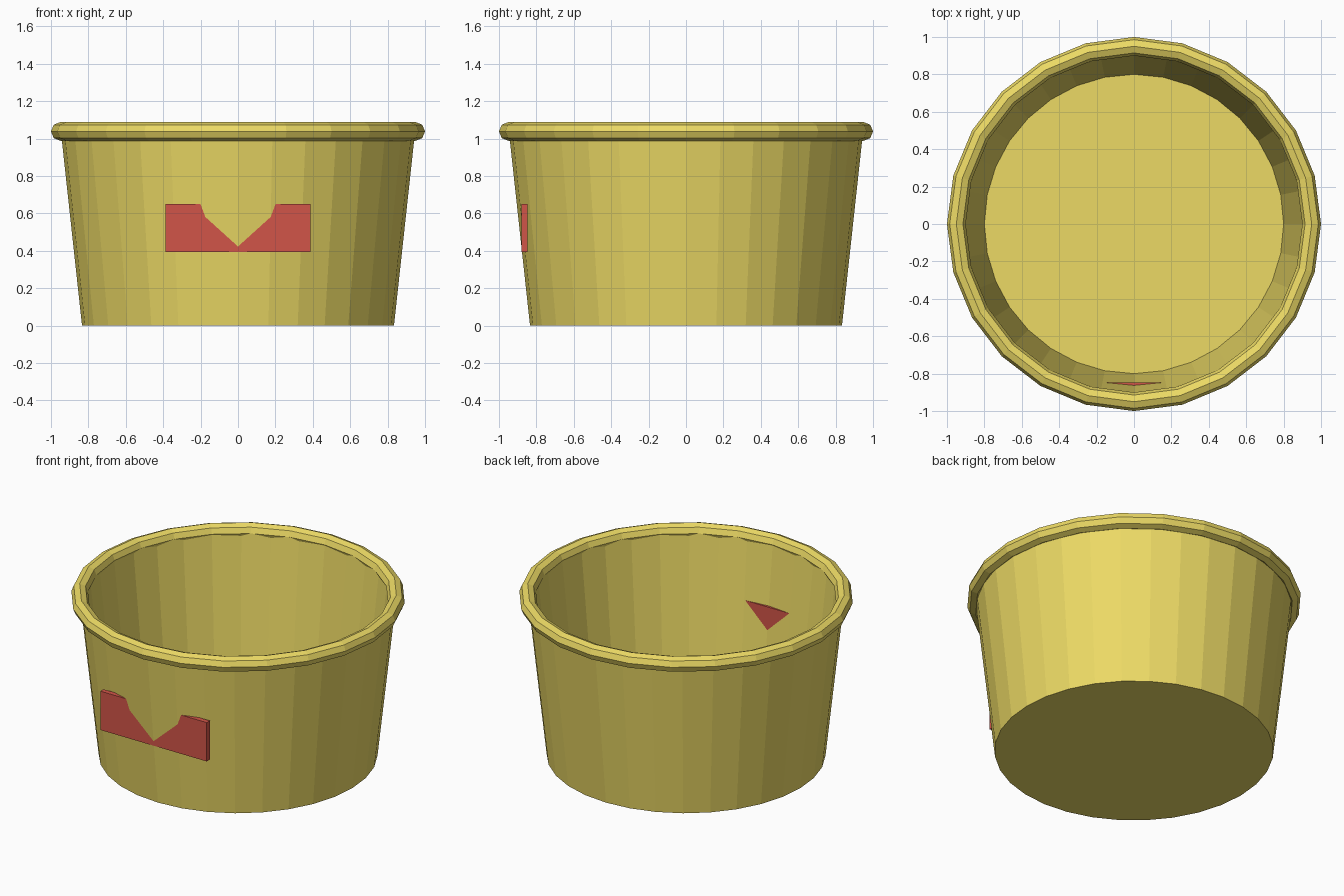
import bpy, bmesh
from math import sin, cos, pi

if "Cube" in bpy.data.objects:
    bpy.data.objects.remove(bpy.data.objects["Cube"])


def material(name, rgb):
    m = bpy.data.materials.new(name)
    m.diffuse_color = (*rgb, 1)
    m.use_nodes = True
    m.node_tree.nodes["Principled BSDF"].inputs["Base Color"].default_value = m.diffuse_color
    return m


yellow = material("yellow", (0.84, 0.70, 0.13))
red = material("red", (0.64, 0.09, 0.065))


def finish(name, bm, mat):
    bmesh.ops.recalc_face_normals(bm, faces=bm.faces)
    mesh = bpy.data.meshes.new(name)
    bm.to_mesh(mesh)
    bm.free()
    mesh.materials.append(mat)
    obj = bpy.data.objects.new(name, mesh)
    bpy.context.collection.objects.link(obj)
    return obj


def lathe(name, profile, sides, mat, closed):
    """Spin (radius, z) points around z; open profiles get end caps."""
    bm = bmesh.new()
    rings = [[bm.verts.new((r * cos(2 * pi * i / sides), r * sin(2 * pi * i / sides), z))
              for i in range(sides)] for r, z in profile]
    pairs = list(zip(rings, rings[1:]))
    if closed:
        pairs.append((rings[-1], rings[0]))
    else:
        bm.faces.new(rings[0])
        bm.faces.new(rings[-1])
    for a, b in pairs:
        for i in range(sides):
            j = (i + 1) % sides
            bm.faces.new((a[i], a[j], b[j], b[i]))
    return finish(name, bm, mat)


# Tapered tub: outer wall, top edge, inner wall, with underside and inner floor
lathe("tub", [(0.834, 0), (0.947, 1.038), (0.903, 1.038), (0.80, 0.04)], 32, yellow, False)

# Rolled rim: coarse eight-sided ring
rim = [(0.95 + 0.05 * cos(k * pi / 4), 1.038 + 0.05 * sin(k * pi / 4)) for k in range(8)]
lathe("rim", rim, 24, yellow, True)

# Flat label plate sunk through the front wall
bm = bmesh.new()
bmesh.ops.create_cube(bm, size=1)
bmesh.ops.scale(bm, vec=(0.776, 0.033, 0.256), verts=bm.verts)
bmesh.ops.translate(bm, vec=(0, -0.8635, 0.521), verts=bm.verts)
finish("label_plate", bm, red)
